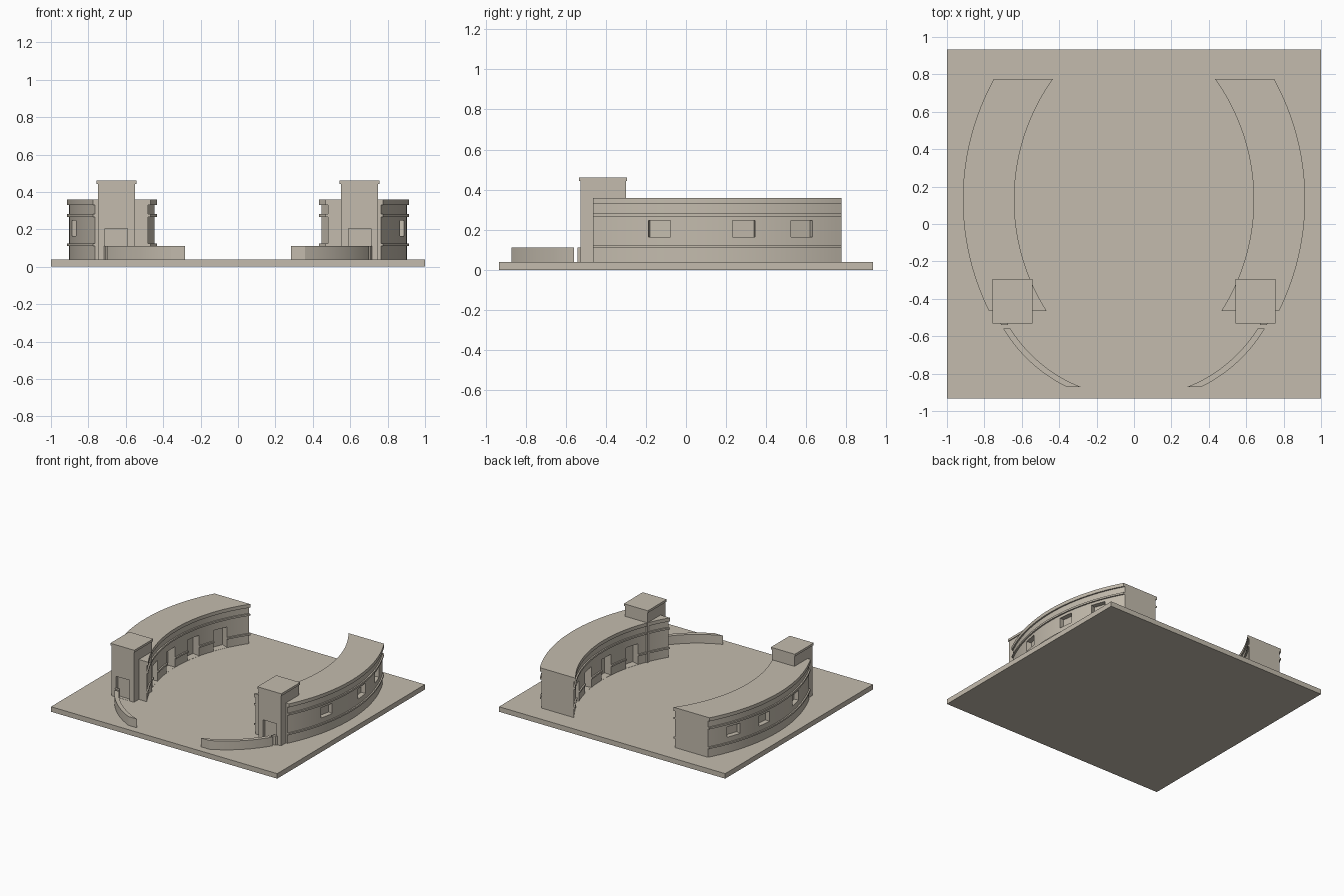
import bpy, bmesh, math
from mathutils import Matrix, Vector

if "Cube" in bpy.data.objects:
    bpy.data.objects.remove(bpy.data.objects["Cube"])

stone = bpy.data.materials.new("warm_stone")
stone.diffuse_color = (0.55, 0.50, 0.42, 1)
stone.use_nodes = True
stone.node_tree.nodes["Principled BSDF"].inputs["Base Color"].default_value = stone.diffuse_color
GROUND = 0.04


def add_object(name, bm):
    bmesh.ops.recalc_face_normals(bm, faces=bm.faces)
    me = bpy.data.meshes.new(name)
    bm.to_mesh(me)
    bm.free()
    me.materials.append(stone)
    ob = bpy.data.objects.new(name, me)
    bpy.context.collection.objects.link(ob)
    return ob


def add_box(bm, center, size, angle=0.0):
    m = (Matrix.Translation(center) @ Matrix.Rotation(angle, 4, 'Z')
         @ Matrix.Diagonal((*size, 1)))
    bmesh.ops.create_cube(bm, size=1, matrix=m)


def span(bm, x0, x1, y0, y1, z0, z1):
    add_box(bm, ((x0 + x1) / 2, (y0 + y1) / 2, (z0 + z1) / 2),
            (x1 - x0, y1 - y0, z1 - z0))


def arc_x(circle, y, inset=0.0):
    cx, cy, r = circle
    return cx + math.sqrt((r - inset) ** 2 - (y - cy) ** 2)


def sweep(bm, inner, outer, y0, y1, profile, steps):
    """Loft a (z, inset) profile along two arcs, with flat ends."""
    rings = []
    for i in range(steps + 1):
        y = y0 + (y1 - y0) * i / steps
        pts = [(arc_x(outer, y, d), y, z) for z, d in profile]
        pts += [(arc_x(inner, y, -d), y, z) for z, d in reversed(profile)]
        rings.append([bm.verts.new(p) for p in pts])
    n = len(rings[0])
    for a, b in zip(rings, rings[1:]):
        for k in range(n):
            bm.faces.new((a[k], a[(k + 1) % n], b[(k + 1) % n], b[k]))
    bm.faces.new(rings[0])
    bm.faces.new(rings[-1])


def cut(ob, bm):
    cutter = add_object("opening_cutter", bm)
    cutter.hide_render = True
    mod = ob.modifiers.new("openings", 'BOOLEAN')
    mod.operation, mod.solver, mod.object = 'DIFFERENCE', 'EXACT', cutter
    dg = bpy.context.evaluated_depsgraph_get()
    me = bpy.data.meshes.new_from_object(ob.evaluated_get(dg))
    ob.modifiers.clear()
    ob.data = me
    bpy.data.objects.remove(cutter)


def smooth(ob):
    bpy.ops.object.select_all(action='DESELECT')
    ob.select_set(True)
    bpy.context.view_layer.objects.active = ob
    bpy.ops.object.shade_smooth_by_angle(angle=math.radians(25))


def mirror_copy(ob, name):
    bm = bmesh.new()
    bm.from_mesh(ob.data)
    bmesh.ops.scale(bm, vec=Vector((-1, 1, 1)), verts=bm.verts)
    bmesh.ops.reverse_faces(bm, faces=bm.faces)
    smooth(add_object(name, bm))


# ground slab
bm = bmesh.new()
span(bm, -1, 1, -0.933, 0.933, 0, GROUND)
add_object("ground_slab", bm)

# curved wing with plinth band, string course and cornice
OUTER, INNER = (-0.425, 0.13, 1.34), (-0.47, 0.13, 1.11)
D = 0.011
profile = [(GROUND, D), (0.11, D), (0.11, 0), (0.123, 0), (0.123, D),
           (0.267, D), (0.267, 0), (0.281, 0), (0.281, D),
           (0.331, D), (0.331, 0), (0.359, 0)]
bm = bmesh.new()
sweep(bm, INNER, OUTER, -0.465, 0.775, profile, 48)
wing = add_object("right_wing", bm)

# recessed windows outside, doorways on the courtyard side
bm = bmesh.new()
for y in (-0.135, 0.29, 0.582):
    ang = math.asin((y - OUTER[1]) / OUTER[2])
    add_box(bm, (arc_x(OUTER, y), y, 0.205), (0.10, 0.112, 0.082), ang)
for y in (-0.18, 0.08, 0.335, 0.57):
    ang = math.asin((y - INNER[1]) / INNER[2])
    add_box(bm, (arc_x(INNER, y), y, 0.1235), (0.14, 0.115, 0.165), ang)
cut(wing, bm)
smooth(wing)
mirror_copy(wing, "left_wing")

# gate tower with doorway
bm = bmesh.new()
span(bm, 0.551, 0.749, -0.526, -0.30, GROUND, 0.442)
tower = add_object("right_tower", bm)
bm = bmesh.new()
span(bm, 0.59, 0.71, -0.60, -0.50, GROUND + 0.001, 0.205)
cut(tower, bm)
mirror_copy(tower, "left_tower")

# tower roof slab
bm = bmesh.new()
span(bm, 0.544, 0.756, -0.533, -0.294, 0.442, 0.46)
roof = add_object("right_tower_roof", bm)
mirror_copy(roof, "left_tower_roof")

# low curved garden wall, with a short stub against the tower
LOW_OUT, LOW_IN = (0, -0.14, 0.815), (0, -0.145, 0.78)
low = [(GROUND, 0), (0.11, 0)]
bm = bmesh.new()
sweep(bm, LOW_IN, LOW_OUT, -0.872, -0.558, low, 24)
sweep(bm, LOW_IN, LOW_OUT, -0.541, -0.52, low, 1)
wall = add_object("right_garden_wall", bm)
smooth(wall)
mirror_copy(wall, "left_garden_wall")
